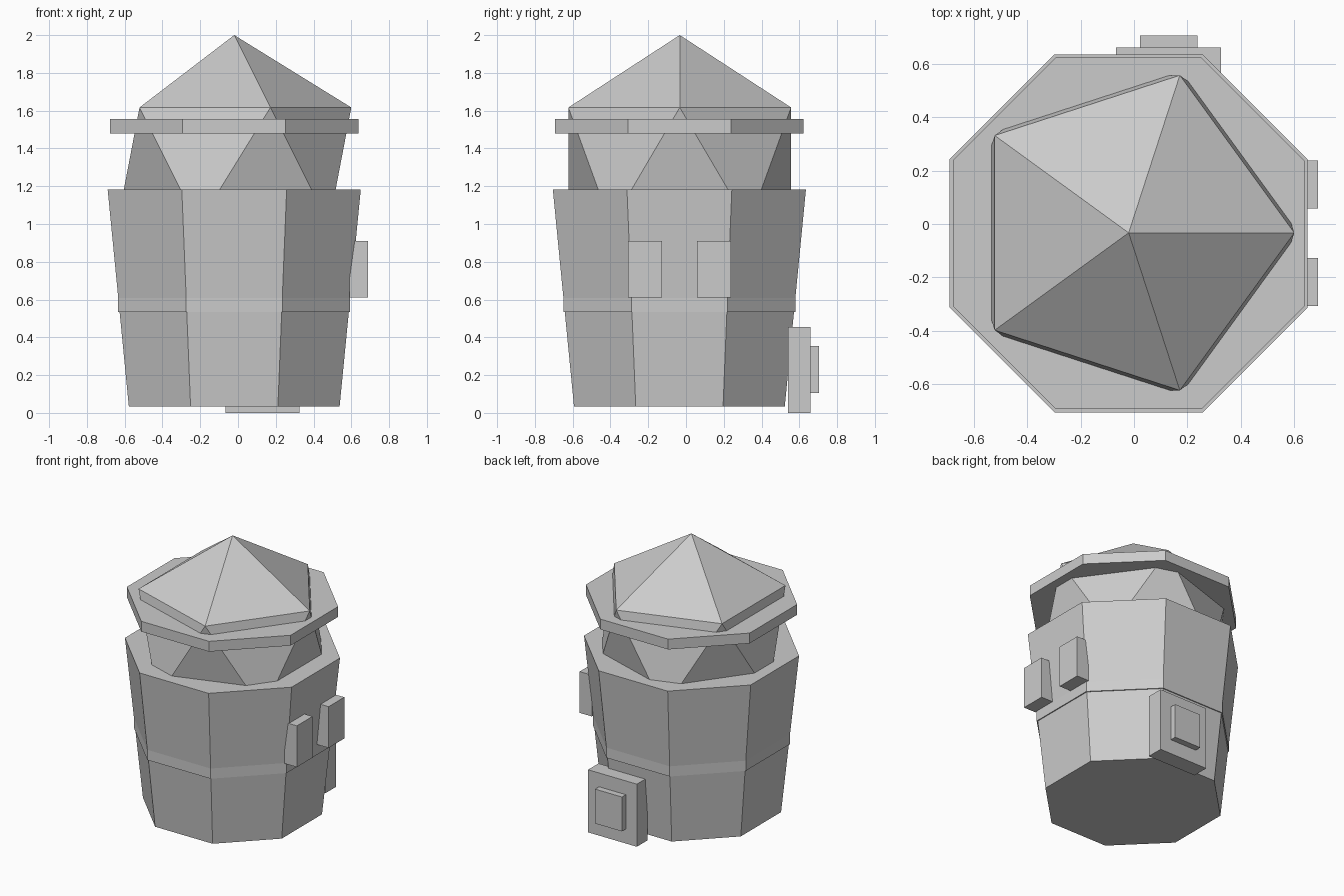
import bpy, math

if "Cube" in bpy.data.objects:
    bpy.data.objects.remove(bpy.data.objects["Cube"])

CX, CY = -0.02, -0.035
grey = bpy.data.materials.new("plain grey")
grey.diffuse_color = (0.6, 0.6, 0.6, 1)
grey.use_nodes = True
grey.node_tree.nodes["Principled BSDF"].inputs["Base Color"].default_value = grey.diffuse_color


def finish(name):
    ob = bpy.context.object
    ob.name = name
    ob.data.materials.append(grey)
    return ob


def octagon(name, a0, a1, z0, z1):
    """Eight-sided drum; a0 and a1 are centre-to-flat distances."""
    k = 1 / math.cos(math.pi / 8)
    bpy.ops.mesh.primitive_cone_add(vertices=8, radius1=a0 * k, radius2=a1 * k, depth=z1 - z0,
                                    location=(CX, CY, (z0 + z1) / 2),
                                    rotation=(0, 0, math.pi / 8))
    return finish(name)


def box(name, x, y, z):
    bpy.ops.mesh.primitive_cube_add(size=1, location=[sum(r) / 2 for r in (x, y, z)])
    bpy.context.object.scale = [r[1] - r[0] for r in (x, y, z)]
    return finish(name)


# Tapered body with a thin straight band
octagon("body", 0.558, 0.67, 0.035, 1.183)
octagon("body_band", 0.614, 0.614, 0.535, 0.612)

# Twenty-sided head sunk into the body, with a brim around it
bpy.ops.mesh.primitive_ico_sphere_add(subdivisions=1, radius=0.693,
                                      location=(CX, CY + 0.002, 1.307))
finish("head")
octagon("brim", 0.658, 0.658, 1.48, 1.555)

# Pair of plates on the right side
for name, y0 in (("front_side_plate", -0.307), ("rear_side_plate", 0.058)):
    box(name, (0.59, 0.688), (y0, y0 + 0.18), (0.61, 0.91))

# Stepped box on the back
box("back_box", (-0.067, 0.325), (0.54, 0.66), (0, 0.455))
box("back_box_panel", (0.022, 0.237), (0.65, 0.705), (0.105, 0.355))
